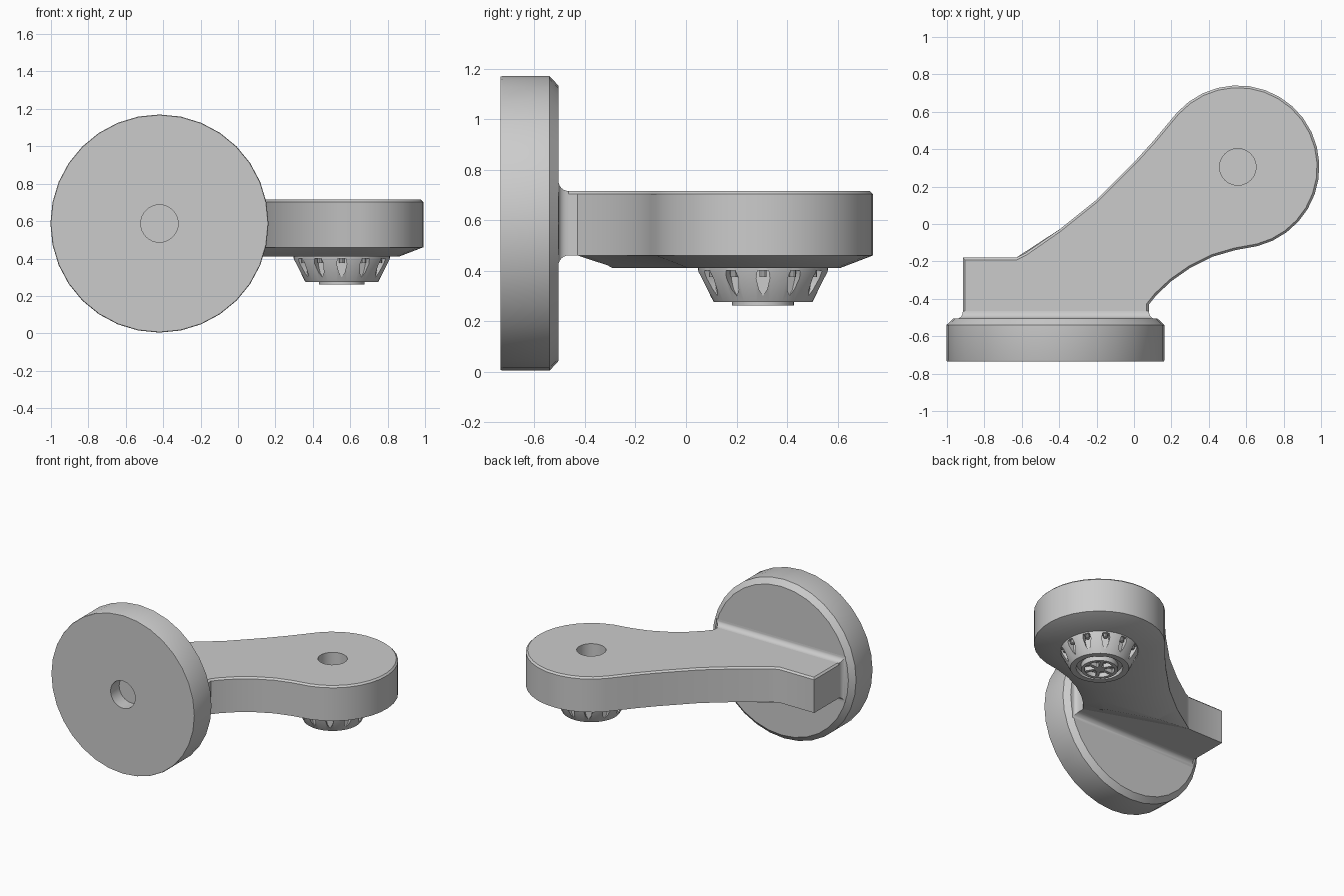
import bpy, bmesh
from math import sin, cos, pi, radians
from mathutils import Vector, Matrix

if "Cube" in bpy.data.objects:
    bpy.data.objects.remove(bpy.data.objects["Cube"])

grey = bpy.data.materials.new("plain grey")
grey.use_nodes = True
grey.diffuse_color = (0.6, 0.6, 0.6, 1)
grey.node_tree.nodes["Principled BSDF"].inputs["Base Color"].default_value = (0.6, 0.6, 0.6, 1)


def finish(bm, name, matrix=None):
    """Turn a bmesh into a grey object, smooth with sharp edges."""
    bmesh.ops.recalc_face_normals(bm, faces=bm.faces)
    if matrix:
        bm.transform(matrix)
    mesh = bpy.data.meshes.new(name)
    bm.to_mesh(mesh)
    bm.free()
    ob = bpy.data.objects.new(name, mesh)
    bpy.context.collection.objects.link(ob)
    mesh.materials.append(grey)
    smooth(ob)
    return ob


def activate(ob):
    bpy.ops.object.select_all(action='DESELECT')
    ob.select_set(True)
    bpy.context.view_layer.objects.active = ob


def smooth(ob):
    activate(ob)
    bpy.ops.object.shade_smooth_by_angle(angle=radians(30))


def loft(bm, rings, cap_first=True, cap_last=True):
    """Skin a list of matching rings of points."""
    loops = [[bm.verts.new(p) for p in ring] for ring in rings]
    n = len(loops[0])
    for a, b in zip(loops, loops[1:]):
        for i in range(n):
            j = (i + 1) % n
            bm.faces.new((a[i], a[j], b[j], b[i]))
    if cap_first:
        bm.faces.new(loops[0][::-1])
    if cap_last:
        bm.faces.new(loops[-1])


def turned(name, profile, matrix, n=32):
    """Revolve (radius, height) points around z; the ends are capped."""
    bm = bmesh.new()
    rings = [[(r * cos(2 * pi * i / n), r * sin(2 * pi * i / n), h) for i in range(n)]
             for r, h in profile]
    loft(bm, rings)
    return finish(bm, name, matrix)


def cut(ob, cutter):
    cutter.hide_render = True
    mod = ob.modifiers.new("cut", 'BOOLEAN')
    mod.operation = 'DIFFERENCE'
    mod.solver = 'EXACT'
    mod.object = cutter
    activate(ob)
    bpy.ops.object.modifier_apply(modifier=mod.name)
    bpy.data.objects.remove(cutter)
    smooth(ob)


def inset(points, d):
    """Move a counter-clockwise outline inwards by d, with mitred corners."""
    result = []
    for i, p in enumerate(points):
        before = (p - points[i - 1]).normalized()
        after = (points[(i + 1) % len(points)] - p).normalized()
        n1, n2 = Vector((-before.y, before.x)), Vector((-after.y, after.x))
        result.append(p + (n1 + n2) * d / (1 + n1.dot(n2)))
    return result


def at_height(points, z):
    return [(p.x, p.y, z) for p in points]


# Round base disc with a chamfered back and a blind hole in the front
turned("base_disc",
       [(0.1, 0.1), (0.1, 0), (0.58, 0), (0.583, 0.008), (0.583, 0.195), (0.545, 0.23)],
       Matrix.Translation((-0.42, -0.735, 0.587)) @ Matrix.Rotation(-pi / 2, 4, 'X'))

# Arm outline: square heel, concave flanks, round head
HEAD = Vector((0.555, 0.305))
heel = [Vector(p) for p in ((-0.915, -0.5), (0.08, -0.5))]
front_flank = [Vector(p) for p in ((0.08, -0.43), (0.12, -0.38), (0.2, -0.305), (0.3, -0.235),
                                   (0.42, -0.175), (0.54, -0.14))]
head_arc = [HEAD + 0.436 * Vector((cos(radians(a)), sin(radians(a))))
            for a in [-76 + 214 * i / 19 for i in range(20)]]
back_flank = [Vector(p) for p in ((0.1, 0.44), (0, 0.33), (-0.2, 0.13), (-0.4, -0.03))]
knee = [Vector((-0.58, -0.155)), Vector((-0.63, -0.18))]
outline = heel + front_flank + head_arc + back_flank + knee + [Vector((-0.915, -0.18))]

bm = bmesh.new()
loft(bm, [at_height(outline, 0.46), at_height(outline, 0.703),
          at_height(inset(outline, 0.012), 0.715)])
arm = finish(bm, "arm")
cut(arm, turned("hole_cutter", [(0.098, 0.56), (0.098, 0.8)],
                Matrix.Translation(HEAD.to_3d()), 24))

# Sloped underside of the arm
under = front_flank + head_arc + back_flank + knee[1:]
bm = bmesh.new()
loft(bm, [at_height(under, 0.46), at_height(inset(under, 0.13), 0.41)], cap_first=False)
# Orient outwards explicitly, as the top is open
for f in bm.faces:
    f.normal_update()
finish(bm, "arm_underside")

# Filleted neck joining the heel to the disc
rings = []
for i in range(7):
    a = pi / 2 * i / 6
    y, d = -0.465 - 0.04 * sin(a), 0.04 * (1 - cos(a))
    x0, x1, z0, z1 = -0.915 - 0.7 * d, 0.08 + 0.7 * d, 0.46 - d, 0.715 + d
    rings.append([(x0, y, z0), (x1, y, z0), (x1, y, z1), (x0, y, z1)])
bm = bmesh.new()
loft(bm, rings)
finish(bm, "neck_fillet")

# Tapered knob under the head, recessed underneath
place = Matrix.Translation(HEAD.to_3d())
knob = turned("knob", [(0.257, 0.42), (0.257, 0.395), (0.195, 0.275), (0.155, 0.275),
                       (0.15, 0.3)], place, 48)

# Twelve pointed slots around the knob
bm = bmesh.new()
slot = ((-0.022, 0.4), (-0.027, 0.37), (-0.016, 0.325), (0, 0.3),
        (0.016, 0.325), (0.027, 0.37), (0.022, 0.4))
for k in range(12):
    turn = Matrix.Rotation(k * pi / 6, 3, 'Z')
    loft(bm, [[turn @ Vector((r, t, z)) for t, z in slot] for r in (0.205, 0.3)])
cut(knob, finish(bm, "slot_cutter", place))

# Small peg at the top of each slot
bm = bmesh.new()
for k in range(12):
    spot = Matrix.Rotation(k * pi / 6, 4, 'Z') @ Matrix.Translation((0.232, 0, 0.395))
    bmesh.ops.create_cone(bm, cap_ends=True, segments=10, radius1=0.014, radius2=0.014,
                          depth=0.04, matrix=spot)
finish(bm, "slot_pegs", place)

# Spoked ring in the knob recess
ring_profile = [(0.122, 0.305), (0.122, 0.262), (0.1, 0.262), (0.1, 0.295)]
turned("spoke_ring", ring_profile, place)
turned("spoke_hub", [(0.035, 0.305), (0.035, 0.265)], place, 16)
bm = bmesh.new()
for k in range(6):
    spot = (Matrix.Rotation(k * pi / 3, 4, 'Z') @ Matrix.Translation((0.068, 0, 0.285))
            @ Matrix.Diagonal((0.08, 0.022, 0.04, 1)))
    bmesh.ops.create_cube(bm, size=1, matrix=spot)
finish(bm, "spokes", place)
